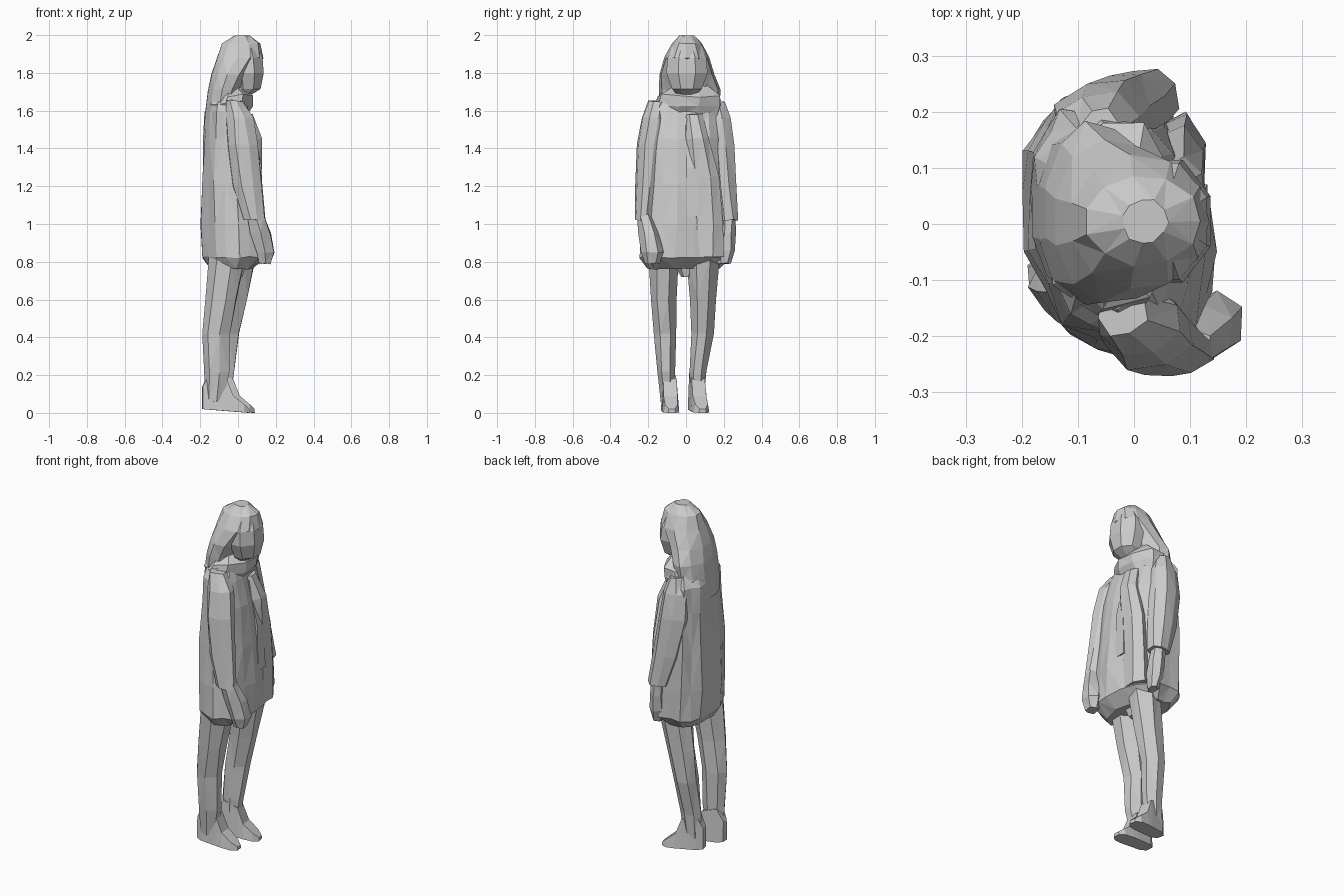
import bpy, bmesh, math, random
from mathutils import Vector

random.seed(4)


def finish(bm, name):
    bmesh.ops.recalc_face_normals(bm, faces=bm.faces)
    mesh = bpy.data.meshes.new(name)
    bm.to_mesh(mesh)
    bm.free()
    bpy.context.collection.objects.link(bpy.data.objects.new(name, mesh))


def loft(name, sections, sides, fold=0.0, jitter=0.0, skew=0.0, phase=0.5, power=1.0):
    """Flat-faced tube through horizontal sections (z, x, y, half depth, half width)."""
    bm = bmesh.new()
    rings = []
    for z, cx, cy, rx, ry in sections:
        ring = []
        for i in range(sides):
            a = math.tau * (i + phase) / sides
            c, s = (math.copysign(abs(t) ** power, t) for t in (math.cos(a), math.sin(a)))
            k = 1.0 + (fold if i % 2 else -fold)
            x = cx + rx * k * c + random.uniform(-jitter, jitter)
            y = cy + ry * k * s + random.uniform(-jitter, jitter)
            ring.append(bm.verts.new((x - skew * y, y, z + random.uniform(-jitter, jitter))))
        rings.append(ring)
    for lo, hi in zip(rings, rings[1:]):
        for i in range(sides):
            j = (i + 1) % sides
            bm.faces.new((lo[i], lo[j], hi[j], hi[i]))
    bm.faces.new(rings[0][::-1])
    bm.faces.new(rings[-1])
    if jitter > 0:
        bmesh.ops.triangulate(bm, faces=[f for f in bm.faces if len(f.verts) == 4])
    finish(bm, name)


def shoe(name, heel, toe):
    """Wedge shoe: stations (distance, half width, height) from heel to toe."""
    heel, toe = Vector(heel), Vector(toe)
    d = toe - heel
    s = Vector((-d.y, d.x, 0)).normalized()
    bm = bmesh.new()
    for t, w, h in ((0, .022, .14), (.14, .04, .21), (.5, .044, .18), (.65, .046, .09), (.88, .042, .045), (1, .02, .02)):
        for side in (-1, 1):
            for width, z in ((w, .02 * (1 - t)), (w * .8, h)):
                p = heel + d * t + s * side * width
                bm.verts.new((p.x, p.y, z))
    v = list(bm.verts)
    for i in range(0, len(v) - 4, 4):
        a, b = v[i:i + 4], v[i + 4:i + 8]
        for p, q in ((0, 1), (1, 3), (3, 2), (2, 0)):
            bm.faces.new((a[p], a[q], b[q], b[p]))
    for e in (v[:4], v[-4:]):
        bm.faces.new((e[0], e[1], e[3], e[2]))
    finish(bm, name)


# Long pleated coat with a gathered hem
loft("coat", [(.765, -.04, -.01, .11, .19), (.825, -.025, .0, .165, .238), (1.0, -.03, .0, .165, .235),
              (1.22, -.035, .0, .156, .222), (1.45, -.042, .005, .14, .212),
              (1.59, -.055, .005, .115, .20), (1.655, -.05, .01, .09, .16)],
     18, fold=.025, jitter=.006, skew=.12, power=.85)

# Hanging coat front and scarf end
loft("coat_front", [(.83, .08, .10, .05, .10), (1.0, .08, .10, .05, .095), (1.25, .08, .09, .05, .085),
                    (1.45, .075, .06, .055, .065), (1.58, .04, .04, .04, .05)], 7, jitter=.004)
loft("scarf_end", [(1.04, .115, .035, .022, .05), (1.3, .11, .03, .022, .04),
                   (1.56, .055, .02, .02, .03)], 4)

# Sleeves and hands
arms = {
    "right": ([(1.02, .085, -.225, .058, .05), (1.2, .05, -.21, .08, .06), (1.42, .025, -.19, .085, .068),
               (1.56, .01, -.172, .075, .062), (1.65, -.02, -.15, .045, .055)],
              [(.79, .145, -.18, .035, .04), (.85, .145, -.18, .056, .058), (.95, .12, -.195, .062, .055),
               (1.05, .09, -.22, .05, .04)]),
    "left": ([(1.02, .02, .23, .058, .05), (1.2, -.02, .21, .08, .062), (1.42, -.055, .19, .09, .068),
              (1.56, -.065, .172, .08, .062), (1.65, -.06, .15, .045, .055)],
             [(.79, .04, .20, .025, .035), (.86, .035, .21, .045, .05), (.95, .03, .222, .045, .042),
              (1.05, .02, .23, .04, .035)]),
}
for side, (sleeve, hand) in arms.items():
    loft(side + "_sleeve", sleeve, 8, fold=.04, jitter=.005)
    loft(side + "_hand", hand, 6, jitter=.004)

# Collar, face and long hair
loft("collar", [(1.56, -.055, .02, .105, .16), (1.63, -.04, .015, .12, .185),
                (1.68, -.035, .02, .115, .175), (1.73, -.03, .015, .07, .11)],
     9, fold=.03, jitter=.01)
loft("face", [(1.67, .02, 0, .03, .04), (1.715, .055, .005, .07, .085), (1.80, .053, .005, .09, .118),
              (1.88, .045, .005, .092, .112), (1.94, .04, .005, .075, .075)], 8, phase=.5)
loft("hair", [(1.50, -.10, .02, .085, .15), (1.62, -.085, .02, .09, .16), (1.71, -.072, .02, .092, .163),
              (1.79, -.04, .005, .105, .148), (1.88, .01, .004, .126, .120), (1.955, .015, .005, .105, .08),
              (1.997, .02, .005, .04, .04)], 11, jitter=.003, phase=0)

# Legs
loft("right_leg", [(.06, -.125, -.097, .05, .036), (.22, -.11, -.105, .07, .05), (.42, -.115, -.11, .078, .058),
                   (.6, -.085, -.12, .085, .07), (.84, -.05, -.12, .10, .085)], 7, jitter=.004)
loft("left_leg", [(.06, -.09, .055, .05, .036), (.22, -.08, .06, .062, .046), (.42, -.06, .085, .07, .062),
                  (.6, -.03, .09, .082, .07), (.84, .01, .09, .095, .09)], 7, jitter=.004)
loft("trouser_seat", [(.72, -.01, 0, .04, .025), (.84, -.02, 0, .09, .10)], 6)

# Shoes
shoe("right_shoe", (-.188, -.095, 0), (.06, -.075, 0))
shoe("left_shoe", (-.15, .042, 0), (.085, .088, 0))
